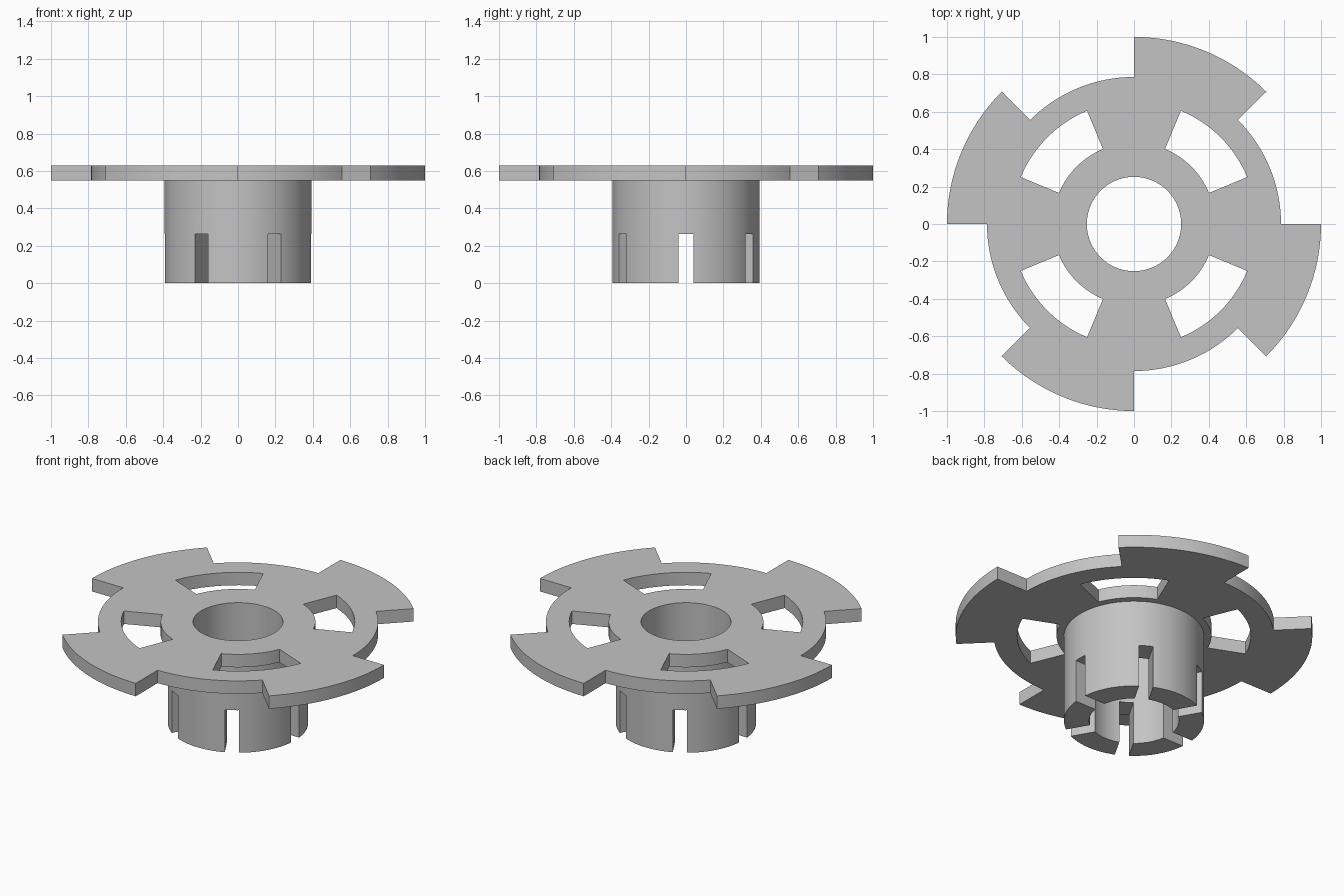
import bpy
import bmesh
from math import cos, sin, pi
from mathutils import Matrix, Vector

old = bpy.data.objects.get("Cube")
if old:
    bpy.data.objects.remove(old, do_unlink=True)

SEGMENTS = 128
BORE, HUB, WINDOW_IN, WINDOW_OUT, RIM, TAB = 0.252, 0.393, 0.434, 0.655, 0.786, 1.0
PLATE_BOTTOM, PLATE_TOP = 0.548, 0.628
SLOT_TOP, SLOT_WIDTH, SLOT_COUNT = 0.263, 0.08, 6

grey = bpy.data.materials.new("plain grey")
grey.use_nodes = True
colour = (0.55, 0.55, 0.55, 1)
grey.diffuse_color = colour
grey.node_tree.nodes["Principled BSDF"].inputs["Base Color"].default_value = colour


def make_object(name, bm):
    bmesh.ops.recalc_face_normals(bm, faces=bm.faces)
    mesh = bpy.data.meshes.new(name)
    bm.to_mesh(mesh)
    bm.free()
    mesh.materials.append(grey)
    obj = bpy.data.objects.new(name, mesh)
    bpy.context.collection.objects.link(obj)
    return obj


def activate(obj):
    bpy.ops.object.select_all(action='DESELECT')
    obj.select_set(True)
    bpy.context.view_layer.objects.active = obj


def polar_solid(name, radii, bottom, top, keep):
    """Extrude the ring cells for which keep(ring, sixteenth of a turn) holds."""
    bm = bmesh.new()
    grid = [[bm.verts.new((r * cos(2 * pi * s / SEGMENTS), r * sin(2 * pi * s / SEGMENTS), bottom))
             for s in range(SEGMENTS)] for r in radii]
    for ring in range(len(radii) - 1):
        a, b = grid[ring], grid[ring + 1]
        for s in range(SEGMENTS):
            if keep(ring, s * 16 // SEGMENTS):
                n = (s + 1) % SEGMENTS
                bm.faces.new((a[s], b[s], b[n], a[n]))
    bmesh.ops.delete(bm, geom=[v for v in bm.verts if not v.link_faces], context='VERTS')
    result = bmesh.ops.extrude_face_region(bm, geom=bm.faces[:])
    raised = [g for g in result["geom"] if isinstance(g, bmesh.types.BMVert)]
    bmesh.ops.translate(bm, verts=raised, vec=Vector((0, 0, top - bottom)))
    return make_object(name, bm)


# Plate: windows in the middle of each quadrant, tabs over every second eighth
def plate_cell(ring, sixteenth):
    if ring == 1:
        return sixteenth % 4 in (0, 3)
    if ring == 3:
        return sixteenth % 4 >= 2
    return True


plate = polar_solid("flange_plate", (BORE, WINDOW_IN, WINDOW_OUT, RIM, TAB),
                    PLATE_BOTTOM, PLATE_TOP, plate_cell)

# Hub tube under the plate
hub = polar_solid("slotted_hub", (BORE, HUB), 0, PLATE_BOTTOM, lambda ring, sixteenth: True)

# Slots cut up from the lower end of the hub
bm = bmesh.new()
for i in range(SLOT_COUNT):
    place = (Matrix.Rotation(2 * pi * i / SLOT_COUNT, 4, 'Z')
             @ Matrix.Translation((0.33, 0, SLOT_TOP / 2 - 0.05))
             @ Matrix.Diagonal((0.3, SLOT_WIDTH, SLOT_TOP + 0.1, 1)))
    bmesh.ops.create_cube(bm, size=1, matrix=place)
cutter = make_object("slot_cutter", bm)
cutter.hide_render = True
cut = hub.modifiers.new("slots", 'BOOLEAN')
cut.operation = 'DIFFERENCE'
cut.solver = 'EXACT'
cut.object = cutter
activate(hub)
bpy.ops.object.modifier_apply(modifier=cut.name)
bpy.data.objects.remove(cutter, do_unlink=True)

# Smooth round walls with crisp edges
for part in (plate, hub):
    activate(part)
    bpy.ops.object.shade_smooth_by_angle(angle=pi / 6)
